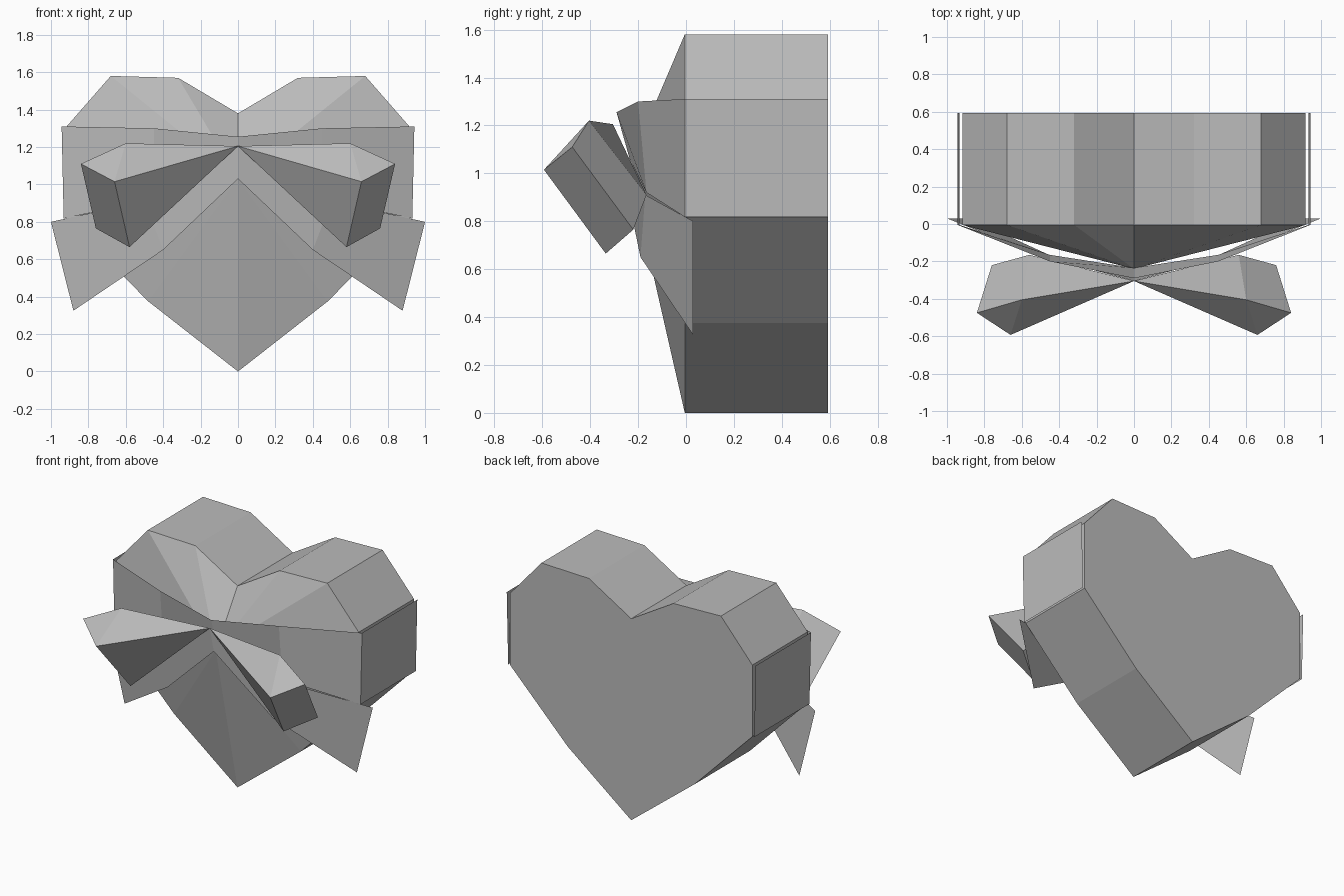
import bpy

cube = bpy.data.objects.get("Cube")
if cube:
    bpy.data.objects.remove(cube, do_unlink=True)

GREY = (0.5, 0.5, 0.5, 1.0)
mat = bpy.data.materials.new("plain_grey")
mat.use_nodes = True
mat.diffuse_color = GREY
mat.node_tree.nodes["Principled BSDF"].inputs["Base Color"].default_value = GREY


def add_part(name, verts, faces):
    """Flat shaded mesh object from a few points."""
    mesh = bpy.data.meshes.new(name)
    mesh.from_pydata(verts, [], faces)
    mesh.materials.append(mat)
    mesh.update()
    obj = bpy.data.objects.new(name, mesh)
    bpy.context.collection.objects.link(obj)
    return obj


def add_pair(name, verts, faces):
    """Left part and its mirrored right twin."""
    add_part("left_" + name, verts, faces)
    flipped = [(-x, y, z) for x, y, z in verts]
    add_part("right_" + name, flipped, [f[::-1] for f in faces])


def strip(upper, lower):
    """Quads between two edges with the same number of points."""
    n = len(upper)
    faces = [(i, n + i, n + i + 1, i + 1) for i in range(n - 1)]
    return upper + lower, faces


FRONT, BACK = -0.005, 0.593

# Heart box: outline extruded backwards, front raised to a peak
half = [(0.48, 0.375), (0.918, 0.818), (0.918, 1.308), (0.68, 1.58), (0.32, 1.57)]
outline = [(0, 0)] + half + [(0, 1.38)] + [(-x, z) for x, z in reversed(half)]
n = len(outline)
verts = [(x, FRONT, z) for x, z in outline] + [(x, BACK, z) for x, z in outline]
verts.append((0, -0.24, 1.03))
faces = [tuple(range(2 * n - 1, n - 1, -1))]
for i in range(n):
    j = (i + 1) % n
    faces += [(i, j, 2 * n), (j, i, n + i, n + j)]
add_part("heart_box", verts, faces)

# Ribbon band: wraps from the front middle around each side
add_pair("ribbon_band", *strip(
    [(0, -0.29, 1.255), (0.45, -0.2, 1.3), (0.943, FRONT, 1.31), (0.943, BACK, 1.31)],
    [(0, -0.235, 1.06), (0.45, -0.165, 0.92), (0.932, FRONT, 0.818), (0.932, BACK, 0.818)]))

# Ribbon tails: hang from the knot
KNOT = (0, -0.305, 1.205)
add_pair("ribbon_tail", *strip(
    [KNOT, (0.5, -0.17, 0.91), (1.0, 0.03, 0.8)],
    [(0, -0.262, 1.03), (0.4, -0.19, 0.65), (0.88, 0.03, 0.325)]))

# Bow loops: wedges that widen away from the knot
loop = [KNOT,
        (0.6, -0.405, 1.22), (0.84, -0.475, 1.11), (0.66, -0.593, 1.015),
        (0.58, -0.335, 0.665), (0.76, -0.22, 0.765), (0.56, -0.165, 0.91)]
add_pair("bow_loop", loop, [
    (0, 3, 1), (0, 4, 3), (0, 6, 4), (0, 1, 6),
    (1, 3, 2), (3, 4, 5, 2), (1, 2, 5, 6), (4, 6, 5)])
